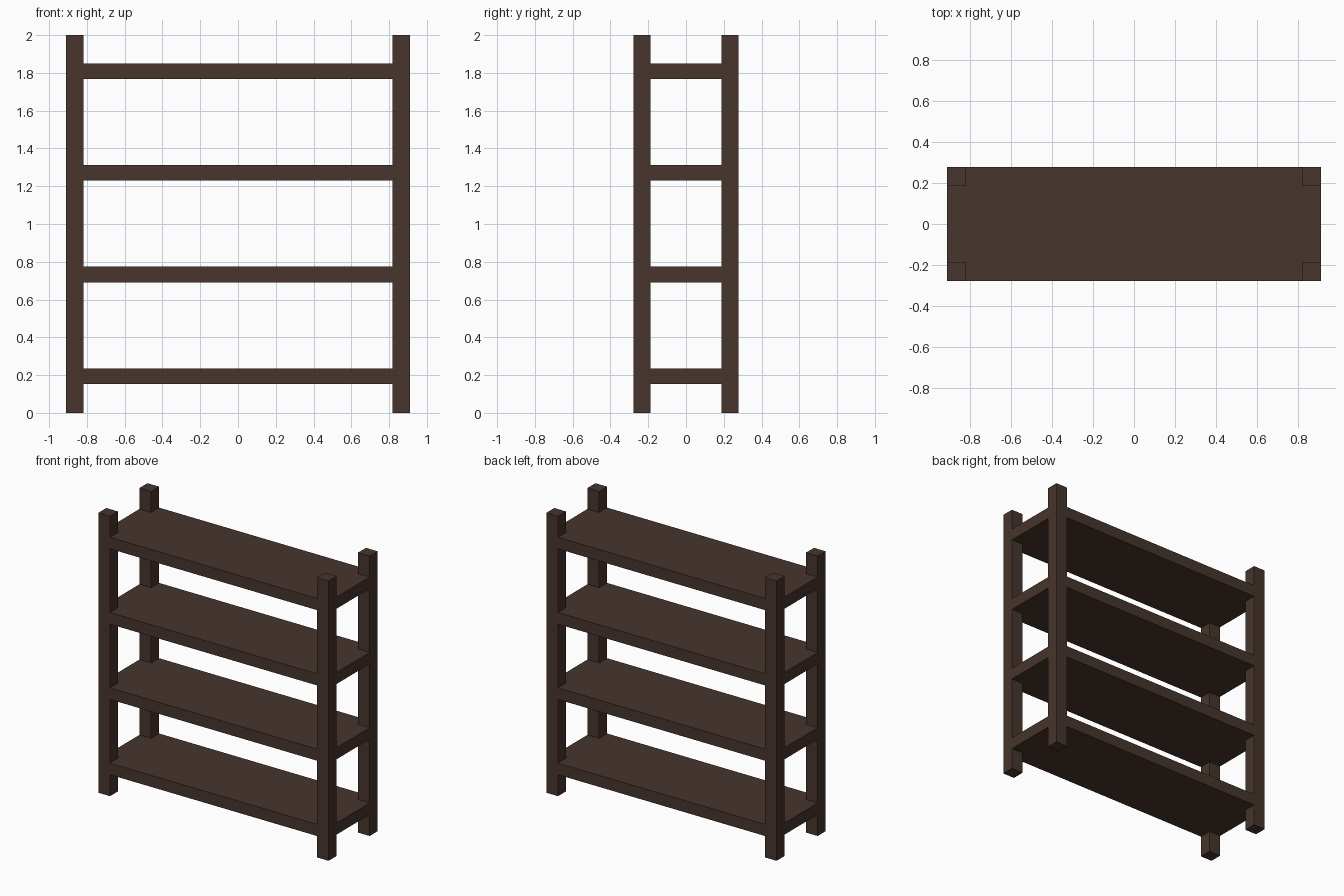
import bpy, bmesh

if "Cube" in bpy.data.objects:
    bpy.data.objects.remove(bpy.data.objects["Cube"])

wood = bpy.data.materials.new("dark_brown_wood")
wood.diffuse_color = (0.063, 0.035, 0.026, 1)
wood.use_nodes = True
wood.node_tree.nodes["Principled BSDF"].inputs["Base Color"].default_value = wood.diffuse_color

HX, HY, H = 0.91, 0.277, 2.0     # half width, half depth, height
PX, PY = 0.092, 0.09             # post section
THICK = 0.083                    # shelf thickness


def prism(name, outline, z0, z1):
    """Extrude a flat outline from z0 up to z1."""
    bm = bmesh.new()
    face = bm.faces.new([bm.verts.new((x, y, z0)) for x, y in outline])
    ext = bmesh.ops.extrude_face_region(bm, geom=[face])
    top = [v for v in ext["geom"] if isinstance(v, bmesh.types.BMVert)]
    bmesh.ops.translate(bm, verts=top, vec=(0, 0, z1 - z0))
    bmesh.ops.recalc_face_normals(bm, faces=bm.faces)
    me = bpy.data.meshes.new(name)
    bm.to_mesh(me)
    bm.free()
    me.materials.append(wood)
    ob = bpy.data.objects.new(name, me)
    bpy.context.collection.objects.link(ob)
    return ob


# four corner posts
for sx, side in ((-1, "left"), (1, "right")):
    for sy, end in ((-1, "front"), (1, "back")):
        x0, x1 = sx * HX, sx * (HX - PX)
        y0, y1 = sy * HY, sy * (HY - PY)
        prism(f"{end}_{side}_post", [(x0, y0), (x1, y0), (x1, y1), (x0, y1)], 0, H)

# four shelves, notched at the corners so they sit flush around the posts
ix, iy = HX - PX, HY - PY
notched = [(-ix, -HY), (ix, -HY), (ix, -iy), (HX, -iy), (HX, iy), (ix, iy),
           (ix, HY), (-ix, HY), (-ix, iy), (-HX, iy), (-HX, -iy), (-ix, -iy)]
for i in range(4):
    z = 0.153 + i * 0.538
    prism(f"shelf_{i + 1}", notched, z, z + THICK)
